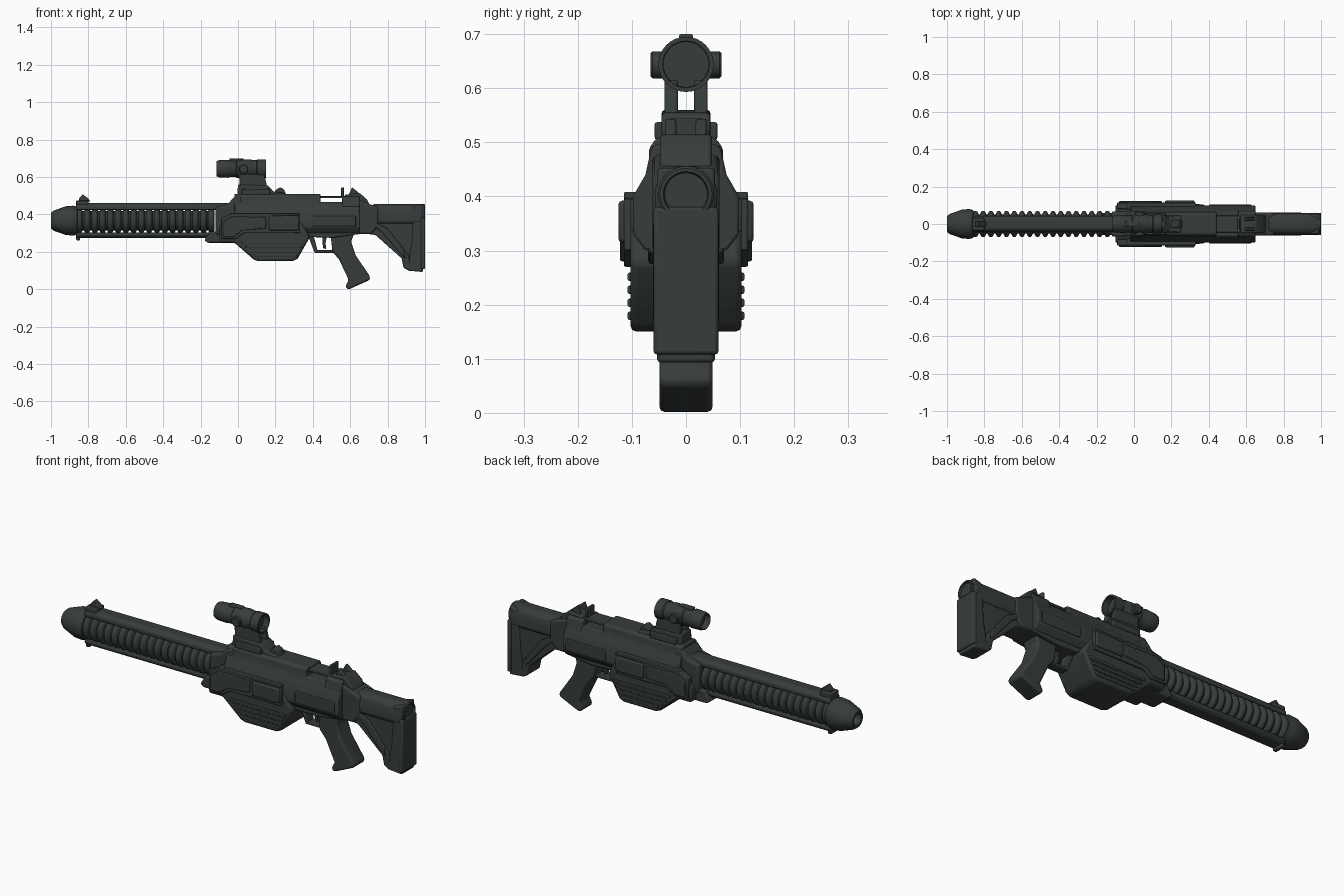
import bpy, bmesh, math
from mathutils import Vector

gunmetal = bpy.data.materials.new("dark green grey")
gunmetal.diffuse_color = (0.038, 0.047, 0.045, 1)


def finish(name, bm, bevel=0.0, angle=35):
    bmesh.ops.recalc_face_normals(bm, faces=bm.faces)
    me = bpy.data.meshes.new(name)
    bm.to_mesh(me)
    bm.free()
    ob = bpy.data.objects.new(name, me)
    bpy.context.collection.objects.link(ob)
    me.materials.append(gunmetal)
    if bevel:
        m = ob.modifiers.new("bevel", 'BEVEL')
        m.width, m.segments, m.limit_method = bevel, 2, 'ANGLE'
    bpy.ops.object.select_all(action='DESELECT')
    ob.select_set(True)
    bpy.context.view_layer.objects.active = ob
    bpy.ops.object.shade_smooth_by_angle(angle=math.radians(angle))
    return ob


def extrude(name, pts, a, b, place, bevel):
    bm = bmesh.new()
    ends = [[bm.verts.new(place(p, q, t)) for p, q in pts] for t in (a, b)]
    n = len(pts)
    bm.faces.new(ends[0])
    bm.faces.new(ends[1][::-1])
    for i in range(n):
        j = (i + 1) % n
        bm.faces.new((ends[0][i], ends[0][j], ends[1][j], ends[1][i]))
    return finish(name, bm, bevel)


def side_profile(name, pts, y0, y1, bevel=0.006):
    """x-z outline extruded across y"""
    return extrude(name, pts, y0, y1, lambda p, q, t: (p, t, q), bevel)


def section(name, half, x0, x1, bevel=0.005):
    """half y-z cross-section, mirrored and extruded along x"""
    pts = half + [(-y, z) for y, z in reversed(half)]
    return extrude(name, pts, x0, x1, lambda p, q, t: (t, p, q), bevel)


def box(name, x, y, z, bevel=0.004):
    return side_profile(name, [(x[0], z[0]), (x[1], z[0]), (x[1], z[1]), (x[0], z[1])], y[0], y[1], bevel)


def both_sides(fn, name, *shape, y, bevel=0.004):
    for side, s in (("left", -1), ("right", 1)):
        a, b = sorted((s * y[0], s * y[1]))
        if fn is box:
            box(f"{name}_{side}", shape[0], (a, b), shape[1], bevel)
        else:
            side_profile(f"{name}_{side}", shape[0], a, b, bevel)


def lathe(name, profile, zc, sides=32, yc=0, axis='x', xc=0):
    """(position, radius) profile turned about an axis along x or y"""
    bm = bmesh.new()
    rings = []
    for t, r in profile:
        ring = []
        for i in range(sides):
            c, s = r * math.cos(2 * math.pi * i / sides), r * math.sin(2 * math.pi * i / sides)
            ring.append(bm.verts.new((t, yc + c, zc + s) if axis == 'x' else (xc + c, t, zc + s)))
        rings.append(ring)
    for a, b in zip(rings, rings[1:]):
        for i in range(sides):
            j = (i + 1) % sides
            bm.faces.new((a[i], a[j], b[j], b[i]))
    bm.faces.new(rings[0])
    bm.faces.new(rings[-1])
    return finish(name, bm)


# Muzzle and ribbed barrel
lathe("muzzle", [(-0.95, 0.025), (-0.997, 0.03), (-1.0, 0.042), (-0.985, 0.054), (-0.92, 0.077),
                 (-0.88, 0.08), (-0.86, 0.074), (-0.85, 0.05)], 0.367)
ribs, pitch = [], 0.0415
for i in range(18):
    x = -0.865 + i * pitch
    ribs += [(x, 0.052), (x + 0.007, 0.066), (x + 0.012, 0.069), (x + 0.022, 0.069), (x + 0.027, 0.066), (x + 0.034, 0.052)]
lathe("ribbed_barrel", ribs, 0.367, 28)
section("top_rail", [(0.042, 0.425), (0.042, 0.445), (0.026, 0.462)], -0.865, 0.0)
section("bottom_rail", [(0.028, 0.275), (0.042, 0.288), (0.042, 0.303)], -0.865, -0.1)
box("front_band_top", (-0.865, -0.80), (-0.034, 0.034), (0.44, 0.475))
side_profile("front_sight", [(-0.85, 0.47), (-0.79, 0.47), (-0.80, 0.485), (-0.83, 0.508), (-0.85, 0.485)], -0.014, 0.014, 0.003)
box("front_band_bottom", (-0.865, -0.845), (-0.03, 0.03), (0.262, 0.30))
side_profile("barrel_shroud", [(-0.18, 0.262), (-0.16, 0.248), (0.0, 0.248), (0.0, 0.31), (-0.15, 0.31)], -0.06, 0.06)

# Receiver
section("upper_receiver", [(0.075, 0.30), (0.098, 0.33), (0.098, 0.40), (0.075, 0.44), (0.066, 0.467)], -0.02, 0.65)
section("receiver_top_front", [(0.075, 0.44), (0.066, 0.46), (0.062, 0.50), (0.05, 0.51)], -0.02, 0.44)
side_profile("receiver_nose", [(-0.12, 0.29), (0.02, 0.29), (0.02, 0.50), (-0.02, 0.495), (-0.055, 0.455), (-0.12, 0.44)], -0.068, 0.068, 0.012)
section("receiver_top_rear", [(0.075, 0.44), (0.064, 0.49), (0.05, 0.497)], 0.555, 0.65)
box("open_bolt_cover", (0.42, 0.57), (-0.045, 0.045), (0.487, 0.498), 0.003)
side_profile("lower_receiver", [(0.30, 0.26), (0.37, 0.28), (0.50, 0.275), (0.65, 0.295), (0.65, 0.34), (0.30, 0.34)], -0.07, 0.07)
both_sides(box, "rear_side_plate", (0.40, 0.63), (0.335, 0.395), y=(0.09, 0.103))

# Wide belly housing with stepped side panels
side_profile("belly_housing", [(-0.10, 0.25), (-0.02, 0.25), (0.085, 0.158), (0.11, 0.15), (0.295, 0.15), (0.32, 0.165),
                               (0.385, 0.28), (0.34, 0.36), (-0.06, 0.375), (-0.10, 0.33)], -0.103, 0.103, 0.012)
for k in range(4):
    z = 0.172 + k * 0.024
    both_sides(box, f"belly_slat_{k}", (0.085 - k * 0.022, 0.315 + k * 0.012), (z, z + 0.015), y=(0.095, 0.108), bevel=0.003)
both_sides(side_profile, "side_panel", [(-0.09, 0.27), (-0.01, 0.27), (0.03, 0.30), (0.33, 0.30), (0.33, 0.395), (-0.04, 0.403), (-0.09, 0.38)],
           y=(0.08, 0.115))
both_sides(box, "side_cover", (0.165, 0.325), (0.315, 0.392), y=(0.10, 0.125), bevel=0.007)
both_sides(side_profile, "side_fin", [(-0.08, 0.28), (-0.02, 0.28), (0.02, 0.315), (0.15, 0.325), (0.15, 0.385), (-0.03, 0.39), (-0.08, 0.36)],
           y=(0.10, 0.122))
both_sides(box, "side_rail", (-0.04, 0.33), (0.395, 0.408), y=(0.075, 0.115), bevel=0.003)

# Scope mount, open underneath the tube
side_profile("mount_base", [(-0.005, 0.49), (0.26, 0.49), (0.25, 0.515), (0.19, 0.522), (0.16, 0.555), (0.0, 0.56)], -0.045, 0.045)
side_profile("mount_latch", [(0.19, 0.50), (0.26, 0.50), (0.245, 0.535), (0.225, 0.545), (0.20, 0.53)], -0.022, 0.022, 0.005)
both_sides(side_profile, "mount_leg", [(0.01, 0.55), (0.155, 0.55), (0.14, 0.615), (0.005, 0.615)], y=(0.015, 0.04))
both_sides(box, "mount_clamp", (0.02, 0.17), (0.505, 0.537), y=(0.04, 0.058))

# Scope
lathe("scope_tube", [(-0.085, 0.034), (-0.108, 0.036), (-0.115, 0.041), (-0.10, 0.046), (-0.05, 0.048), (-0.045, 0.045), (-0.01, 0.045),
                     (-0.005, 0.05), (0.07, 0.05), (0.075, 0.047), (0.10, 0.047), (0.105, 0.051), (0.15, 0.051),
                     (0.15, 0.043), (0.12, 0.042)], 0.644)
for side, s in (("left", -1), ("right", 1)):
    lathe(f"scope_knob_{side}", [(s * 0.04, 0.025), (s * 0.062, 0.025), (s * 0.066, 0.021)], 0.643, 20, axis='y', xc=0.03)
box("scope_top_tab", (-0.045, 0.03), (-0.013, 0.013), (0.68, 0.70))

# Rear sights
box("rear_post", (0.552, 0.566), (-0.03, 0.03), (0.49, 0.545), 0.003)
side_profile("rear_sight_base", [(0.57, 0.45), (0.705, 0.45), (0.69, 0.48), (0.65, 0.515), (0.57, 0.505)], -0.048, 0.048)
both_sides(side_profile, "rear_sight_ear", [(0.59, 0.50), (0.67, 0.49), (0.635, 0.525), (0.61, 0.545)], y=(0.018, 0.038))

# Trigger group
side_profile("trigger_guard_front", [(0.375, 0.285), (0.405, 0.285), (0.425, 0.208), (0.41, 0.195)], -0.025, 0.025, 0.004)
box("trigger_guard_bottom", (0.408, 0.53), (-0.025, 0.025), (0.195, 0.21))
side_profile("trigger", [(0.45, 0.285), (0.475, 0.285), (0.468, 0.245), (0.472, 0.215), (0.455, 0.22), (0.452, 0.245)], -0.012, 0.012, 0.003)

# Pistol grip
side_profile("grip", [(0.495, 0.29), (0.62, 0.295), (0.605, 0.255), (0.63, 0.18), (0.705, 0.07), (0.705, 0.05), (0.60, 0.003), (0.582, 0.0),
                      (0.575, 0.018), (0.592, 0.05), (0.54, 0.16), (0.505, 0.20)], -0.049, 0.049, 0.02)

# Shoulder stock: thin web framed by tube, strut and butt
side_profile("stock_web", [(0.65, 0.30), (0.73, 0.30), (0.89, 0.16), (0.98, 0.12), (0.98, 0.43), (0.65, 0.43)], -0.046, 0.046)
side_profile("stock_neck", [(0.64, 0.295), (0.715, 0.295), (0.75, 0.34), (0.75, 0.44), (0.70, 0.457), (0.64, 0.48)], -0.062, 0.062, 0.01)
section("stock_tube", [(0.04, 0.345), (0.056, 0.36), (0.058, 0.41), (0.048, 0.44), (0.025, 0.455)], 0.72, 0.985, 0.008)
side_profile("stock_strut", [(0.70, 0.325), (0.70, 0.295), (0.735, 0.29), (0.875, 0.165), (0.885, 0.115), (0.91, 0.1), (0.93, 0.1), (0.91, 0.19), (0.765, 0.325)],
             -0.054, 0.054)
both_sides(side_profile, "strut_plate", [(0.73, 0.36), (0.73, 0.335), (0.775, 0.30), (0.86, 0.20), (0.895, 0.165), (0.89, 0.21), (0.80, 0.325)],
           y=(0.04, 0.061))
side_profile("butt", [(0.905, 0.10), (0.99, 0.092), (0.99, 0.455), (0.94, 0.44), (0.93, 0.25)], -0.054, 0.054, 0.008)
box("butt_pad", (0.978, 1.0), (-0.06, 0.06), (0.108, 0.38), 0.006)
lathe("butt_ring", [(0.96, 0.052), (0.996, 0.052), (1.0, 0.048), (1.0, 0.042), (0.985, 0.038)], 0.404, 28)
both_sides(box, "butt_lower_lug", (0.982, 1.0), (0.11, 0.165), y=(0.02, 0.04))
